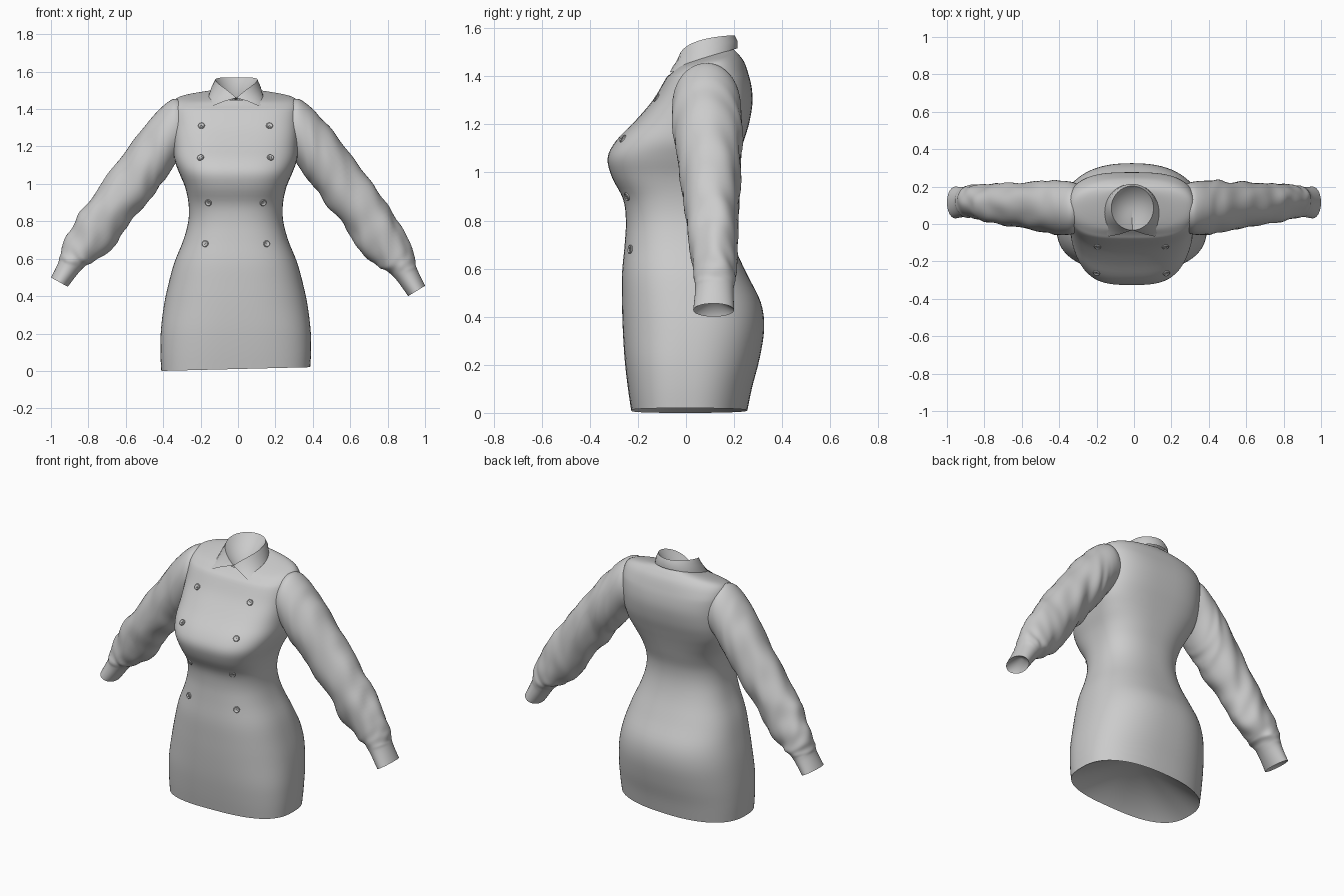
import bpy, bmesh, math
from mathutils import Vector, noise
from mathutils.bvhtree import BVHTree

if "Cube" in bpy.data.objects:
    bpy.data.objects.remove(bpy.data.objects["Cube"])

CX = -0.012  # garment centre line


def spline(rows, steps):
    """Catmull-Rom interpolation through rows of numbers."""
    out = []
    for i in range(len(rows) - 1):
        p0, p1, p2 = rows[max(i - 1, 0)], rows[i], rows[i + 1]
        p3 = rows[min(i + 2, len(rows) - 1)]
        for k in range(steps):
            t = k / steps
            out.append([0.5 * (2 * b + (c - a) * t + (2 * a - 5 * b + 4 * c - d) * t * t
                               + (3 * b - a - 3 * c + d) * t ** 3)
                        for a, b, c, d in zip(p0, p1, p2, p3)])
    return out + [list(rows[-1])]


def loft(name, rings, start=None, end=None, closed=True):
    """Skin rings of points; optional apex points close the ends as fans."""
    bm = bmesh.new()
    vs = [[bm.verts.new(p) for p in r] for r in rings]
    n = len(vs[0])
    m = n if closed else n - 1
    for a, b in zip(vs, vs[1:]):
        for i in range(m):
            j = (i + 1) % n
            bm.faces.new((a[i], a[j], b[j], b[i]))
    for apex, ring in ((start, vs[0]), (end, vs[-1])):
        if apex is not None:
            c = bm.verts.new(apex)
            for i in range(m):
                bm.faces.new((ring[i], ring[(i + 1) % n], c))
    bmesh.ops.recalc_face_normals(bm, faces=bm.faces)
    tree = BVHTree.FromBMesh(bm)
    mesh = bpy.data.meshes.new(name)
    bm.to_mesh(mesh)
    bm.free()
    ob = bpy.data.objects.new(name, mesh)
    bpy.context.collection.objects.link(ob)
    bpy.ops.object.select_all(action='DESELECT')
    ob.select_set(True)
    bpy.context.view_layer.objects.active = ob
    bpy.ops.object.shade_smooth_by_angle(angle=math.radians(40))
    return ob, tree


# Dress body: z, half width, front y, back y, widest y, front squareness
BODY = [
    (0.00, 0.398, -0.228, 0.255, 0.00, 2.8),
    (0.10, 0.403, -0.242, 0.275, 0.00, 2.7),
    (0.22, 0.400, -0.255, 0.305, 0.00, 2.6),
    (0.35, 0.384, -0.263, 0.325, 0.01, 2.5),
    (0.46, 0.361, -0.266, 0.311, 0.01, 2.5),
    (0.58, 0.328, -0.266, 0.252, 0.00, 2.5),
    (0.70, 0.280, -0.255, 0.198, -0.01, 2.5),
    (0.80, 0.254, -0.250, 0.172, -0.02, 2.5),
    (0.89, 0.252, -0.262, 0.172, -0.02, 2.7),
    (0.98, 0.270, -0.308, 0.195, -0.01, 3.0),
    (1.06, 0.303, -0.326, 0.218, 0.02, 3.1),
    (1.13, 0.328, -0.292, 0.240, 0.05, 3.0),
    (1.21, 0.335, -0.215, 0.264, 0.07, 3.0),
    (1.30, 0.337, -0.138, 0.277, 0.08, 3.1),
    (1.38, 0.338, -0.090, 0.268, 0.09, 3.1),
    (1.43, 0.335, -0.060, 0.247, 0.095, 2.8),
    (1.458, 0.305, -0.043, 0.222, 0.095, 2.4),
    (1.473, 0.215, -0.033, 0.205, 0.09, 2.1),
    (1.482, 0.113, -0.028, 0.195, 0.085, 2.0),
]


def body_ring(row, n=72):
    z, w, yf, yb, yc, nf = row
    k = min(max((z - 0.9) / 0.3, 0), 1) * min(max((1.47 - z) / 0.08, 0), 1)
    nb = (2.4 if z < 1.4 else 2.1) * (1 - k) + 2.9 * k
    pts = []
    for i in range(n):
        a = 2 * math.pi * i / n
        c, s = math.cos(a), math.sin(a)
        e, d = (nf, yc - yf) if s < 0 else (nb, yb - yc)
        x = math.copysign(abs(c) ** (2 / e), c) * w
        y = yc + math.copysign(abs(s) ** (2 / e), s) * d
        zz = z + 3.7 * max(z - 1.4, 0) * (y - 0.085)          # neckline tips forward
        zz += 0.02 * (x / 0.8 + 0.5) * max(1 - z / 0.25, 0)   # slightly uneven hem
        pts.append((x + CX, y, zz))
    return pts


body, tree = loft("dress_body", [body_ring(r) for r in spline(BODY, 4)],
                  start=(CX, 0.0, 0.22))

# Sleeves: outer x, z, inner x, z, centre y, half depth
SLEEVE = [
    (0.290, 1.445, 0.265, 1.150, 0.085, 0.125),
    (0.340, 1.452, 0.315, 1.120, 0.085, 0.141),
    (0.420, 1.390, 0.365, 1.045, 0.087, 0.145),
    (0.505, 1.290, 0.410, 0.990, 0.092, 0.140),
    (0.645, 1.110, 0.460, 0.920, 0.098, 0.126),
    (0.775, 0.930, 0.570, 0.785, 0.105, 0.112),
    (0.865, 0.790, 0.650, 0.650, 0.113, 0.102),
    (0.930, 0.665, 0.745, 0.562, 0.119, 0.093),
    (0.950, 0.580, 0.805, 0.530, 0.120, 0.086),
    (0.963, 0.535, 0.848, 0.487, 0.118, 0.080),
    (1.000, 0.455, 0.910, 0.400, 0.115, 0.085),
]


def sleeve(name, side, n=40):
    rows = spline(SLEEVE, 8)
    rings = []
    for k, (xo, zo, xi, zi, yc, ry) in enumerate(rows):
        t = k / (len(rows) - 1)
        env = min(max((t - 0.15) / 0.3, 0), 1) * min(max((0.88 - t) / 0.1, 0), 1)
        ring = []
        for i in range(n):
            a = 2 * math.pi * i / n
            c, s = math.cos(a), math.sin(a)
            # cloth folds running round the arm
            f = 1 + 0.13 * env * noise.noise(Vector((t * 15 + c, c * 1.1 + side * 5, s * 1.1)))
            x = (xo + xi) / 2 + (xo - xi) / 2 * c * f
            z = (zo + zi) / 2 + (zo - zi) / 2 * c * f
            if side < 0:
                z += 0.1 * max(0.9 - z, 0)
            shift = CX * (1 - t)
            ring.append((side * x + shift, yc + ry * s * f, z))
        rings.append(ring)
    mid = sum((Vector(p) for p in rings[-1]), Vector()) / n
    loft(name, rings, end=mid + Vector((-side * 0.03, 0, 0.05)))


sleeve("left_sleeve", 1)
sleeve("right_sleeve", -1)

# Folded collar: open strip round the neck, pointed wings in front, neck hollow inside
N = 56
lower, middle, fold = [], [], []
for i in range(N + 1):
    t = i / N
    th = math.radians(-90 + 360 * t)
    top = Vector((0.113 * math.cos(th) + CX * 0.7, 0.085 + 0.118 * math.sin(th),
                  1.57 - 0.11 * abs(2 * t - 1) ** 3))
    ph = math.radians(-52 + 284 * t)
    h = (1 - math.sin(ph)) / 2
    r = 0.137 + 0.09 * h ** 3
    low = Vector((r * math.cos(ph) + CX, 0.085 + (r - 0.008) * math.sin(ph),
                  1.515 - 0.115 * h ** 1.3))
    out = Vector((math.cos(ph), math.sin(ph), 0.5)) * 0.006
    lower.append(low)
    middle.append((low + top) / 2 + out)
    fold.append(top)
loft("collar", [lower, middle, fold], closed=False, end=(CX, 0.085, 1.43))

# Double-breasted buttons: dished disc with a raised rim and crossed thread
BUTTON = [(0.018, -0.004), (0.018, 0.004), (0.015, 0.007), (0.012, 0.004), (0.003, 0.003)]
for z, xl, xr in ((1.31, -0.195, 0.168), (1.14, -0.20, 0.173),
                  (0.90, -0.158, 0.134), (0.68, -0.175, 0.152)):
    for label, x in (("right", xl), ("left", xr)):
        hit, nor, _, _ = tree.ray_cast(Vector((x, -1, z)), Vector((0, 1, 0)))
        if nor.y > 0:
            nor = -nor
        rings = [[(r * math.cos(a * math.pi / 10), r * math.sin(a * math.pi / 10), h)
                  for a in range(20)] for r, h in BUTTON]
        ob, _ = loft(f"{label}_button", rings, end=(0, 0, 0.003))
        bm = bmesh.new()
        bm.from_mesh(ob.data)
        for ang in (45, 135):
            made = bmesh.ops.create_cube(bm, size=1)["verts"]
            bmesh.ops.scale(bm, vec=(0.014, 0.003, 0.003), verts=made)
            bmesh.ops.translate(bm, vec=(0, 0, 0.005), verts=made)
            for v in made:
                c, s = math.cos(math.radians(ang)), math.sin(math.radians(ang))
                v.co.x, v.co.y = c * v.co.x - s * v.co.y, s * v.co.x + c * v.co.y
        bm.to_mesh(ob.data)
        bm.free()
        ob.location = hit
        ob.rotation_mode = 'QUATERNION'
        ob.rotation_quaternion = nor.to_track_quat('Z', 'Y')
